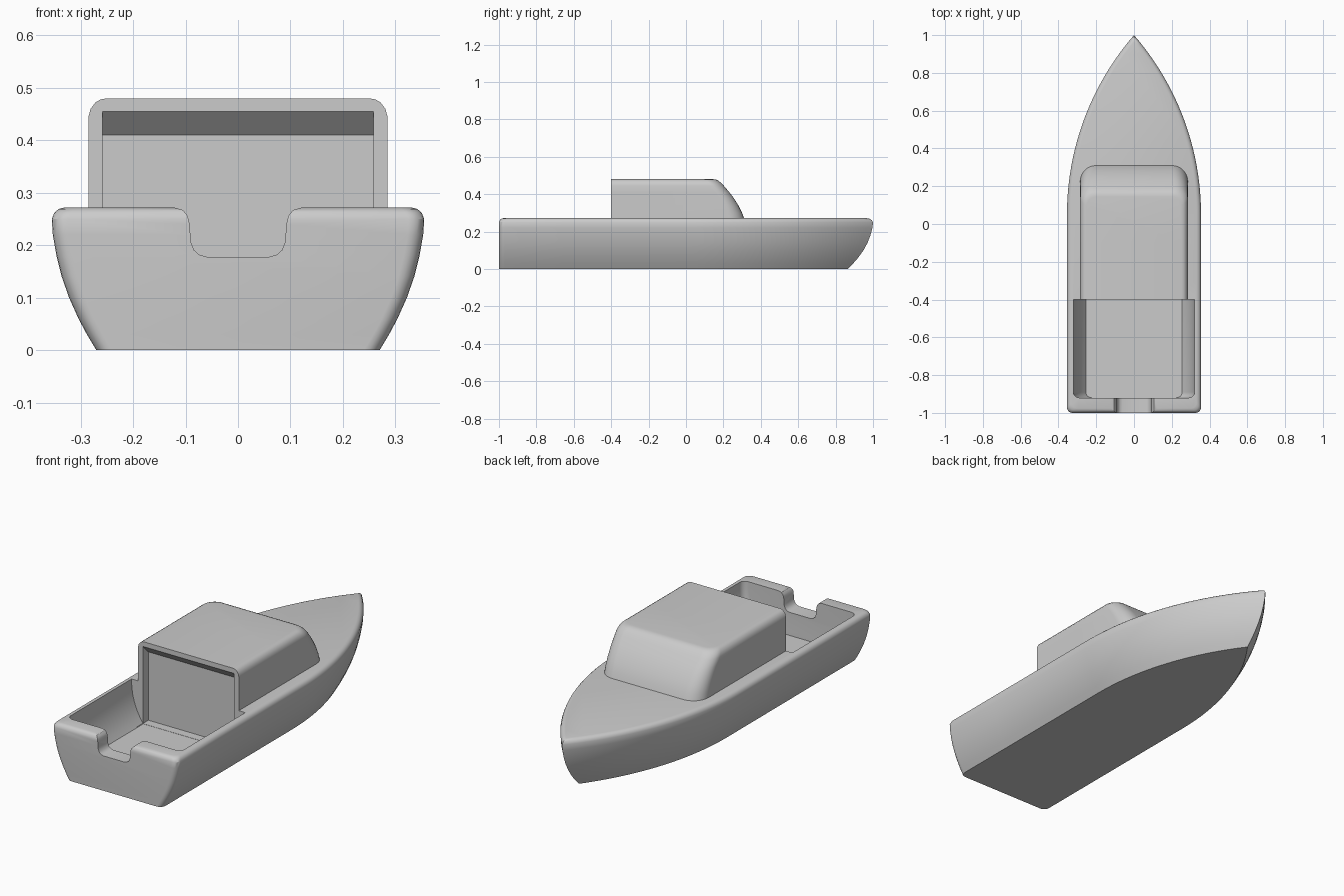
import bpy, bmesh
from math import sin, cos, acos, pi, radians

if "Cube" in bpy.data.objects:
    bpy.data.objects.remove(bpy.data.objects["Cube"])

grey = bpy.data.materials.new("plain grey")
grey.use_nodes = True
COLOUR = (0.6, 0.6, 0.6, 1)
grey.diffuse_color = COLOUR
grey.node_tree.nodes["Principled BSDF"].inputs["Base Color"].default_value = COLOUR


def loft(name, rings):
    """Skin a stack of closed rings and cap both ends."""
    bm = bmesh.new()
    rows = [[bm.verts.new(p) for p in ring] for ring in rings]
    n = len(rows[0])
    for a, b in zip(rows, rows[1:]):
        for i in range(n):
            j = (i + 1) % n
            bm.faces.new((a[i], a[j], b[j], b[i]))
    bm.faces.new(rows[0][::-1])
    bm.faces.new(rows[-1])
    bmesh.ops.recalc_face_normals(bm, faces=bm.faces)
    mesh = bpy.data.meshes.new(name)
    bm.to_mesh(mesh)
    bm.free()
    mesh.materials.append(grey)
    obj = bpy.data.objects.new(name, mesh)
    bpy.context.collection.objects.link(obj)
    return obj


def arc(cx, cy, r, start, end, steps):
    return [(cx + r * cos(start + (end - start) * i / steps),
             cy + r * sin(start + (end - start) * i / steps)) for i in range(steps + 1)]


def mirrored(half):
    """Close a right-hand outline with its mirror image."""
    return half + [(-x, y) for x, y in reversed(half) if x > 1e-6]


def cut(target, cutter):
    bpy.context.view_layer.objects.active = target
    mod = target.modifiers.new("cut", 'BOOLEAN')
    mod.operation = 'DIFFERENCE'
    mod.solver = 'EXACT'
    mod.object = cutter
    bpy.ops.object.modifier_apply(modifier=mod.name)


def smooth(obj):
    bpy.ops.object.select_all(action='DESELECT')
    obj.select_set(True)
    bpy.context.view_layer.objects.active = obj
    bpy.ops.object.shade_smooth_by_angle(angle=radians(32))


# Hull: a pointed plan, offset inwards towards the keel and at the rounded rim
HALF, START, REACH = 0.355, 0.05, 0.95
RADIUS = (REACH ** 2 + HALF ** 2) / (2 * HALF)


def hull_ring(z, inset, stern):
    r = 0.03
    side = HALF - inset
    half = arc(side - r, stern + r, r, -pi / 2, 0, 5)
    half += [(side, -0.65), (side, -0.3)]
    sweep = acos((RADIUS - HALF) / (RADIUS - inset))
    half += arc(HALF - RADIUS, START, RADIUS - inset, 0, sweep, 24)
    half[-1] = (0, half[-1][1])
    return [(x, y, z) for x, y in mirrored(half)]


hull_levels = [(0, 0.085, -1), (0.03, 0.067, -1), (0.06, 0.051, -1), (0.1, 0.033, -1),
               (0.14, 0.019, -1), (0.18, 0.009, -1), (0.22, 0.002, -1), (0.25, 0, -1),
               (0.262, 0.005, -0.995), (0.269, 0.013, -0.987), (0.272, 0.024, -0.976)]
hull = loft("hull", [hull_ring(*level) for level in hull_levels])


# Cockpit: an open well with flared sides
def well_ring(z, side):
    r = 0.03
    half = arc(side - r, -0.92 + r, r, -pi / 2, 0, 5) + [(side, -0.4)]
    return [(x, y, z) for x, y in mirrored(half)]


FLOOR = 0.06
well = loft("cockpit_cutter", [well_ring(*level) for level in (
    (FLOOR, 0.255), (0.085, 0.272), (0.12, 0.291), (0.16, 0.306),
    (0.2, 0.316), (0.25, 0.321), (0.3, 0.321))])

# Transom notch with a rounded floor and flared lip
notch_half = [(0.06, 0.178), (0.074, 0.182), (0.084, 0.191), (0.09, 0.207),
              (0.092, 0.24), (0.096, 0.256), (0.105, 0.267), (0.125, 0.273), (0.125, 0.3)]
notch = loft("notch_cutter", [[(x, y, z) for x, z in mirrored(notch_half)]
                              for y in (-1.05, -0.88)])

# Doorway recess: shallow, with a sloping ceiling
door_profile = [(-0.45, FLOOR + 0.001), (-0.355, FLOOR + 0.001), (-0.355, 0.41),
                (-0.4, 0.455), (-0.45, 0.455)]
door = loft("doorway_cutter", [[(x, y, z) for y, z in door_profile] for x in (-0.258, 0.258)])


# Cabin: square at the rear, curved windscreen and rounded roof edges
def cabin_ring(z, side, front, r):
    half = [(side, -0.4), (side, -0.1)] + arc(side - r, front - r, r, 0, pi / 2, 8)
    return [(x, y, z) for x, y in mirrored(half)]


cabin_levels = [(0.265, 0.285, 0.312, 0.085), (0.3, 0.285, 0.3, 0.083),
                (0.34, 0.285, 0.28, 0.08), (0.38, 0.285, 0.255, 0.077),
                (0.41, 0.285, 0.232, 0.074), (0.445, 0.285, 0.202, 0.07),
                (0.46, 0.281, 0.188, 0.067), (0.472, 0.272, 0.173, 0.062),
                (0.478, 0.262, 0.16, 0.056), (0.48, 0.25, 0.145, 0.05)]
cabin = loft("cabin", [cabin_ring(*level) for level in cabin_levels])

for cutter in (well, notch, door):
    cut(hull, cutter)
cut(cabin, door)
for cutter in (well, notch, door):
    bpy.data.objects.remove(cutter)
for part in (hull, cabin):
    smooth(part)
